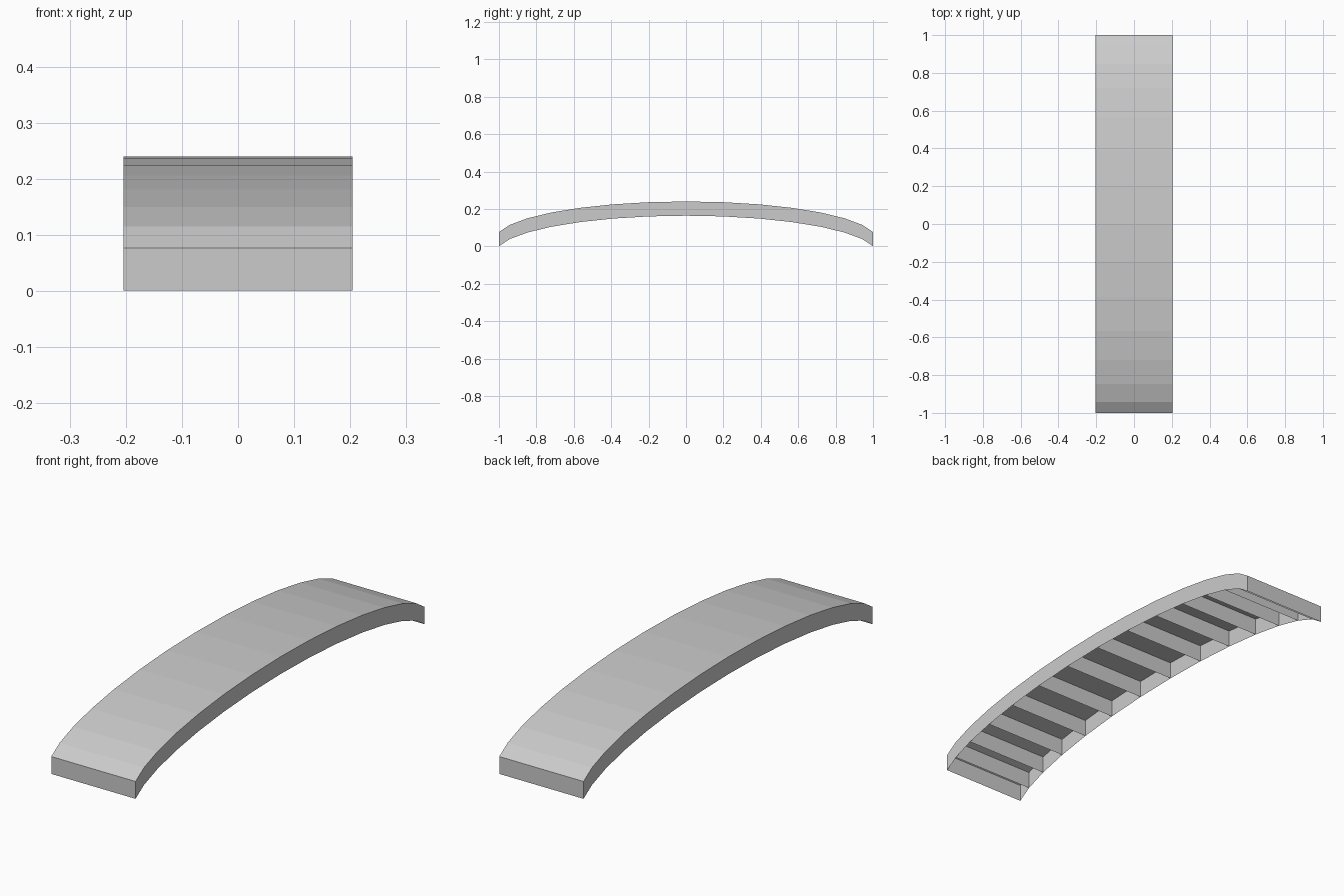
import bpy
import bmesh
from math import sin, cos, radians

cube = bpy.data.objects.get("Cube")
if cube:
    bpy.data.objects.remove(cube, do_unlink=True)

HALF_W, DEPTH, CREST = 0.204, 0.076, 0.24
RISE, STEP, SIDE = 0.2025, radians(11.25), 7
HALF_L = 1 / sin(SIDE * STEP)

grey = bpy.data.materials.new("plain_grey")
grey.use_nodes = True
colour = (0.6, 0.6, 0.6, 1)
grey.diffuse_color = colour
grey.node_tree.nodes["Principled BSDF"].inputs["Base Color"].default_value = colour

# Elliptical arch line, faceted, running from front to back
arch = [(HALF_L * sin(k * STEP), CREST - RISE * (1 - cos(k * STEP)))
        for k in range(-SIDE, SIDE + 1)]


def sheet_object(name, quads):
    """Make one flat-shaded object from a list of four-cornered sheets."""
    bm = bmesh.new()
    for quad in quads:
        bm.faces.new([bm.verts.new(p) for p in quad])
    bmesh.ops.remove_doubles(bm, verts=bm.verts, dist=0.0001)
    mesh = bpy.data.meshes.new(name)
    bm.to_mesh(mesh)
    bm.free()
    mesh.materials.append(grey)
    obj = bpy.data.objects.new(name, mesh)
    bpy.context.collection.objects.link(obj)
    return obj


def cross_plate(y, z, facing):
    """Upright plate across the width, flush with deck and wall bottoms."""
    w = HALF_W * facing
    return [(w, y, z - DEPTH), (-w, y, z - DEPTH), (-w, y, z), (w, y, z)]


spans = list(zip(arch, arch[1:]))

# Curved deck
sheet_object("deck", [[(-HALF_W, y0, z0), (HALF_W, y0, z0),
                       (HALF_W, y1, z1), (-HALF_W, y1, z1)]
                      for (y0, z0), (y1, z1) in spans])

# Side walls following the arch
for name, s in (("left_wall", 1), ("right_wall", -1)):
    x = s * HALF_W
    sheet_object(name, [[(x, y0, z0 - DEPTH), (x, y1, z1 - DEPTH),
                         (x, y1, z1), (x, y0, z0)][::s]
                        for (y0, z0), (y1, z1) in spans])

# End plates and the ribs under each bend of the deck
sheet_object("front_end", [cross_plate(*arch[0], -1)])
sheet_object("back_end", [cross_plate(*arch[-1], 1)])
sheet_object("ribs", [cross_plate(y, z, 1) for y, z in arch[1:-1]])
